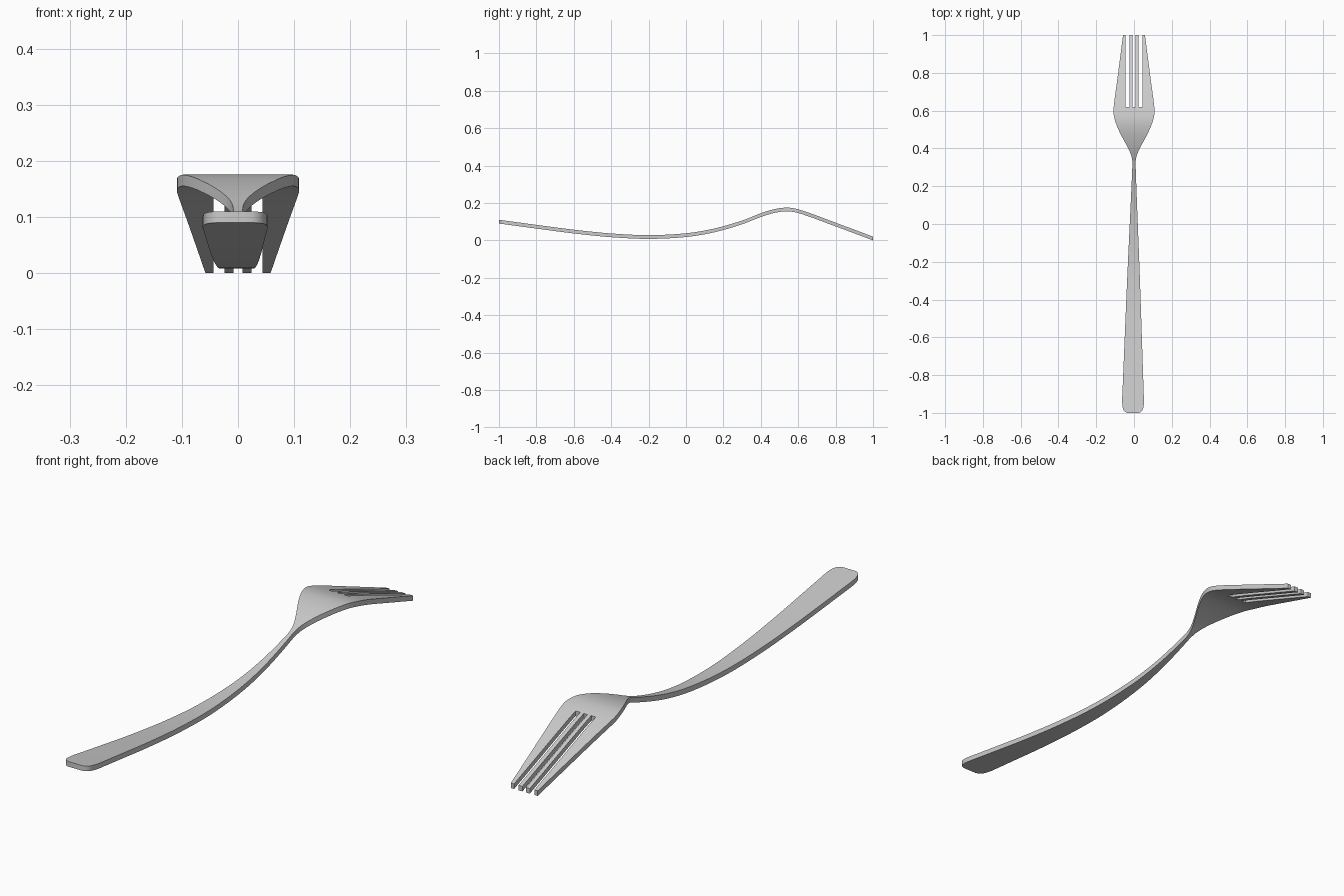
import bpy, bmesh

if "Cube" in bpy.data.objects:
    bpy.data.objects.remove(bpy.data.objects["Cube"])

# Side profile: (y, z of the middle of the sheet)
PROFILE = [(-1, .100), (-.8, .073), (-.6, .047), (-.4, .027), (-.2, .018), (0, .028),
           (.15, .053), (.3, .096), (.4, .135), (.45, .151), (.5, .162), (.55, .165),
           (.6, .156), (.65, .140), (.7, .122), (.85, .066), (1, .010)]
# Plan outline: (y, half width)
OUTLINE = [(-1, .030), (-.996, .040), (-.985, .050), (-.97, .055), (-.94, .058), (-.9, .0565),
           (-.3, .034), (.1, .017), (.3, .009), (.335, .009), (.37, .017), (.42, .041),
           (.47, .068), (.52, .091), (.56, .104), (.595, .109), (.62, .1075), (.65, .104),
           (.8, .084), (1, .058)]
SLOT_Y = 0.62
SLOTS = [-.044, -.024, -.008, .008, .024, .044]
THICK = 0.02


def smooth(points, y):
    """Cubic interpolation through the points."""
    n = len(points)

    def slope(i):
        a, b = points[max(i - 1, 0)], points[min(i + 1, n - 1)]
        return (b[1] - a[1]) / (b[0] - a[0])
    i = max(k for k in range(n - 1) if points[k][0] <= y + 1e-9)
    (y0, v0), (y1, v1) = points[i], points[i + 1]
    h = y1 - y0
    t = min(max((y - y0) / h, 0), 1)
    return (v0 * (1 + 2 * t) * (1 - t) ** 2 + slope(i) * h * t * (1 - t) ** 2
            + v1 * t * t * (3 - 2 * t) + slope(i + 1) * h * t * t * (t - 1))


# Stations along the length, including every outline point
ys = sorted({round(-1 + .02 * i, 4) for i in range(101)} | {p[0] for p in OUTLINE}
            | {.34, .35, .36, .38, .39, .41, .43, .45, -.99, -.978})
root = smooth(OUTLINE, SLOT_Y)

bm = bmesh.new()
rows = []
for y in ys:
    w, z = smooth(OUTLINE, y), smooth(PROFILE, y)
    shift = -.005 * min(1, max(0, (.3 - y) / 1.2))   # handle leans slightly to -x
    k = 1 if y >= SLOT_Y else w / root
    xs = [-w] + [x * k for x in SLOTS] + [w]
    rows.append([bm.verts.new((x + shift, y, z + THICK / 2)) for x in xs])

# Upper skin, leaving three open slots between the tines
for j in range(len(rows) - 1):
    for c in range(7):
        if ys[j] >= SLOT_Y - 1e-6 and c % 2 == 1:
            continue
        a, b = rows[j], rows[j + 1]
        bm.faces.new((a[c], a[c + 1], b[c + 1], b[c]))

# Thicken downward
top = bm.faces[:]
ext = bmesh.ops.extrude_face_region(bm, geom=top, use_keep_orig=True)
for v in ext["geom"]:
    if isinstance(v, bmesh.types.BMVert):
        v.co.z -= THICK
bmesh.ops.recalc_face_normals(bm, faces=bm.faces[:])

mesh = bpy.data.meshes.new("fork")
bm.to_mesh(mesh)
bm.free()
fork = bpy.data.objects.new("fork", mesh)
bpy.context.collection.objects.link(fork)
bpy.context.view_layer.objects.active = fork
fork.select_set(True)
bpy.ops.object.shade_smooth_by_angle(angle=0.6)
